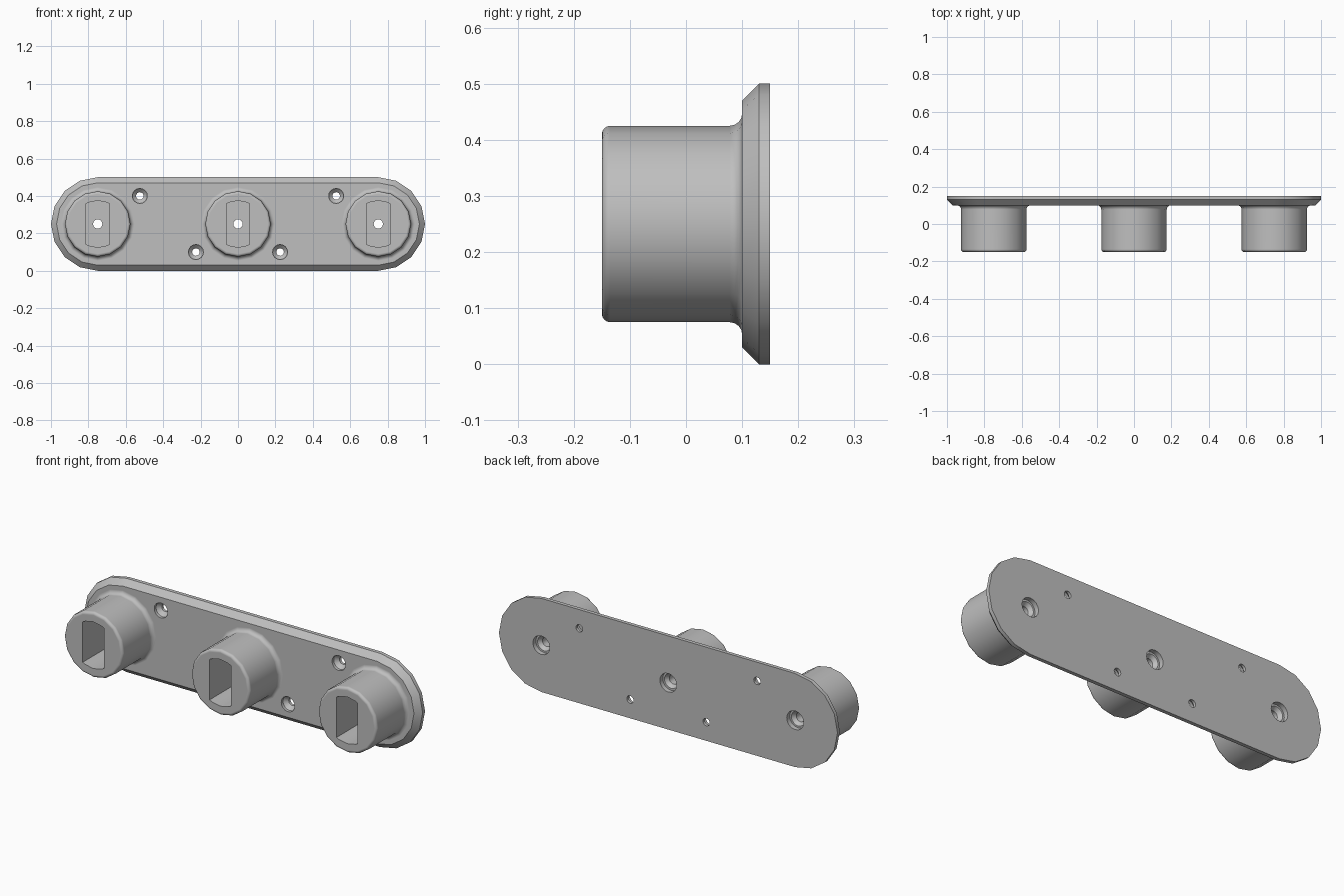
import bpy, bmesh, math

if "Cube" in bpy.data.objects:
    bpy.data.objects.remove(bpy.data.objects["Cube"])

SIDES = 16
ZC = 0.25

grey = bpy.data.materials.new("plain grey")
grey.diffuse_color = (0.52, 0.52, 0.52, 1)
grey.use_nodes = True
grey.node_tree.nodes["Principled BSDF"].inputs["Base Color"].default_value = grey.diffuse_color


def loft(name, rings):
    """Closed solid through a list of equal-length (x, y, z) rings."""
    bm = bmesh.new()
    loops = [[bm.verts.new(p) for p in ring] for ring in rings]
    n = len(loops[0])
    for a, b in zip(loops, loops[1:]):
        for i in range(n):
            bm.faces.new((a[i], a[(i + 1) % n], b[(i + 1) % n], b[i]))
    bm.faces.new(loops[0][::-1])
    bm.faces.new(loops[-1])
    bmesh.ops.recalc_face_normals(bm, faces=bm.faces[:])
    me = bpy.data.meshes.new(name)
    bm.to_mesh(me)
    bm.free()
    me.materials.append(grey)
    ob = bpy.data.objects.new(name, me)
    bpy.context.collection.objects.link(ob)
    return ob


def turned(name, x, z, profile):
    """Solid of revolution about the y direction from (radius, y) pairs."""
    angles = [2 * math.pi * i / SIDES for i in range(SIDES)]
    return loft(name, [[(x + r * math.cos(a), y, z + r * math.sin(a)) for a in angles]
                       for r, y in profile])


def stadium(r, y):
    """Outline with two half-round ends centred at x = +-0.75."""
    pts = []
    for side, start in ((0.75, -math.pi / 2), (-0.75, math.pi / 2)):
        for i in range(SIDES // 2 + 1):
            a = start + 2 * math.pi * i / SIDES
            pts.append((side + r * math.cos(a), y, ZC + r * math.sin(a)))
    return pts


def slot(x, y):
    """Double-D outline: round ends, flat sides."""
    w, r = 0.0625, 0.125
    s, c = r * math.sin(math.pi / 8), r * math.cos(math.pi / 8)
    h = 0.108
    half = [(w, h), (s, c), (0, r), (-s, c), (-w, h)]
    return [(x + px, y, ZC + pz) for px, pz in half + [(-px, -pz) for px, pz in half]]


def boolean(target, tool, operation):
    mod = target.modifiers.new(operation, 'BOOLEAN')
    mod.operation = operation
    mod.solver = 'EXACT'
    mod.object = tool
    bpy.context.view_layer.objects.active = target
    bpy.ops.object.modifier_apply(modifier=mod.name)
    bpy.data.objects.remove(tool, do_unlink=True)


# bevelled back plate
plate = loft("socket_plate", [stadium(0.22, 0.10), stadium(0.25, 0.13), stadium(0.25, 0.15)])

# boss profile: rounded rim at the front, concave fillet at the plate
rim, fil, R = 0.015, 0.022, 0.175
steps = [math.pi / 2 * i / 4 for i in range(5)]
boss = [(R - rim + rim * math.sin(t), -0.15 + rim - rim * math.cos(t)) for t in steps]
boss += [(R + fil - fil * math.cos(t), 0.10 - fil + fil * math.sin(t)) for t in steps]
boss += [(R + fil, 0.115)]

for x in (-0.75, 0, 0.75):
    boolean(plate, turned("boss", x, ZC, boss), 'UNION')

for x in (-0.75, 0, 0.75):
    # slot in the boss, then stepped screw hole from the back
    boolean(plate, loft("slot_cutter", [slot(x, -0.2), slot(x, 0.06)]), 'DIFFERENCE')
    boolean(plate, turned("bolt_cutter", x, ZC, [
        (0.025, 0.0), (0.025, 0.105), (0.04, 0.125), (0.05, 0.125), (0.05, 0.2)]), 'DIFFERENCE')

# countersunk mounting holes
for x, z in ((0.525, 0.40), (0.225, 0.10)):
    for s in (-1, 1):
        boolean(plate, turned("screw_cutter", s * x, z, [
            (0.04, 0.05), (0.04, 0.115), (0.02, 0.135), (0.02, 0.2)]), 'DIFFERENCE')

# smooth round walls, crisp edges
bpy.ops.object.select_all(action='DESELECT')
plate.select_set(True)
bpy.context.view_layer.objects.active = plate
bpy.ops.object.shade_smooth_by_angle(angle=math.radians(30))
weighted = plate.modifiers.new("weighted", 'WEIGHTED_NORMAL')
weighted.keep_sharp = True
